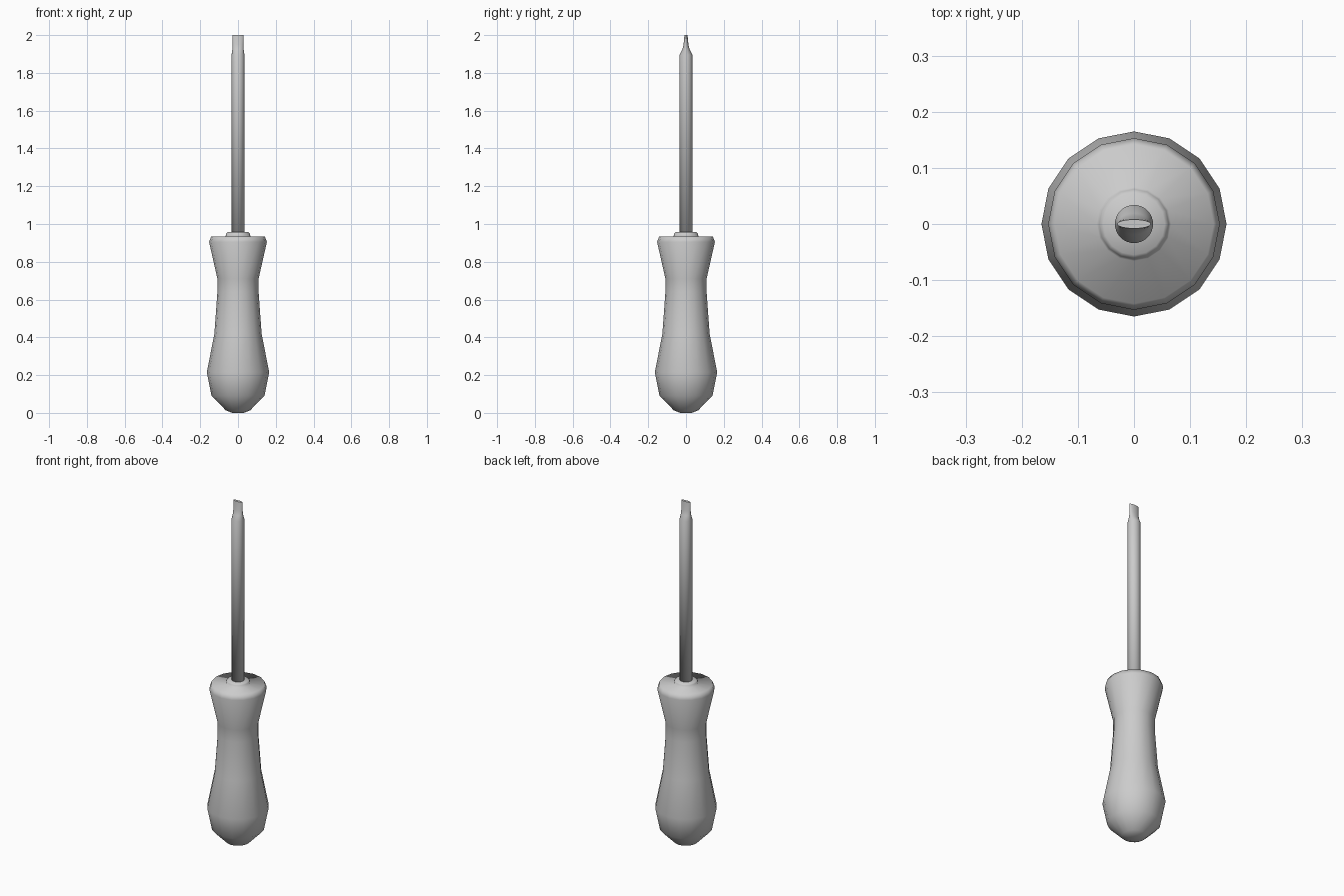
import bpy, bmesh, math

if "Cube" in bpy.data.objects:
    bpy.data.objects.remove(bpy.data.objects["Cube"])


def loft(name, rings, sides):
    """Stack of elliptical rings (rx, ry, z), bridged and capped, smooth shaded."""
    bm = bmesh.new()
    loops = []
    for rx, ry, z in rings:
        loops.append([bm.verts.new((rx * math.cos(2 * math.pi * i / sides),
                                    ry * math.sin(2 * math.pi * i / sides), z))
                      for i in range(sides)])
    for a, b in zip(loops, loops[1:]):
        for i in range(sides):
            j = (i + 1) % sides
            bm.faces.new((a[i], a[j], b[j], b[i]))
    bm.faces.new(loops[0][::-1])
    bm.faces.new(loops[-1])
    for f in bm.faces:
        f.smooth = True
    mesh = bpy.data.meshes.new(name)
    bm.to_mesh(mesh)
    bm.free()
    ob = bpy.data.objects.new(name, mesh)
    bpy.context.collection.objects.link(ob)
    return ob


# Handle: turned grip with a bulbous end, waist, flared top and small collar
handle_profile = [(0.03, 0.0), (0.065, 0.014), (0.14, 0.09), (0.165, 0.215),
                  (0.125, 0.42), (0.109, 0.64), (0.109, 0.71), (0.153, 0.905),
                  (0.142, 0.935), (0.066, 0.935), (0.062, 0.95), (0.055, 0.957)]
loft("handle", [(r, r, z) for r, z in handle_profile], 16)

# Shaft: round rod flattened into a slotted blade tip
blade = loft("shaft_and_blade", [(0.034, 0.034, 0.90), (0.034, 0.034, 1.895),
                                 (0.030, 0.019, 1.925), (0.0285, 0.013, 1.95),
                                 (0.030, 0.008, 2.0)], 32)

# Keep the blade end face crisp
for e in blade.data.edges:
    if all(blade.data.vertices[v].co.z > 1.99 for v in e.vertices):
        e.use_edge_sharp = True
